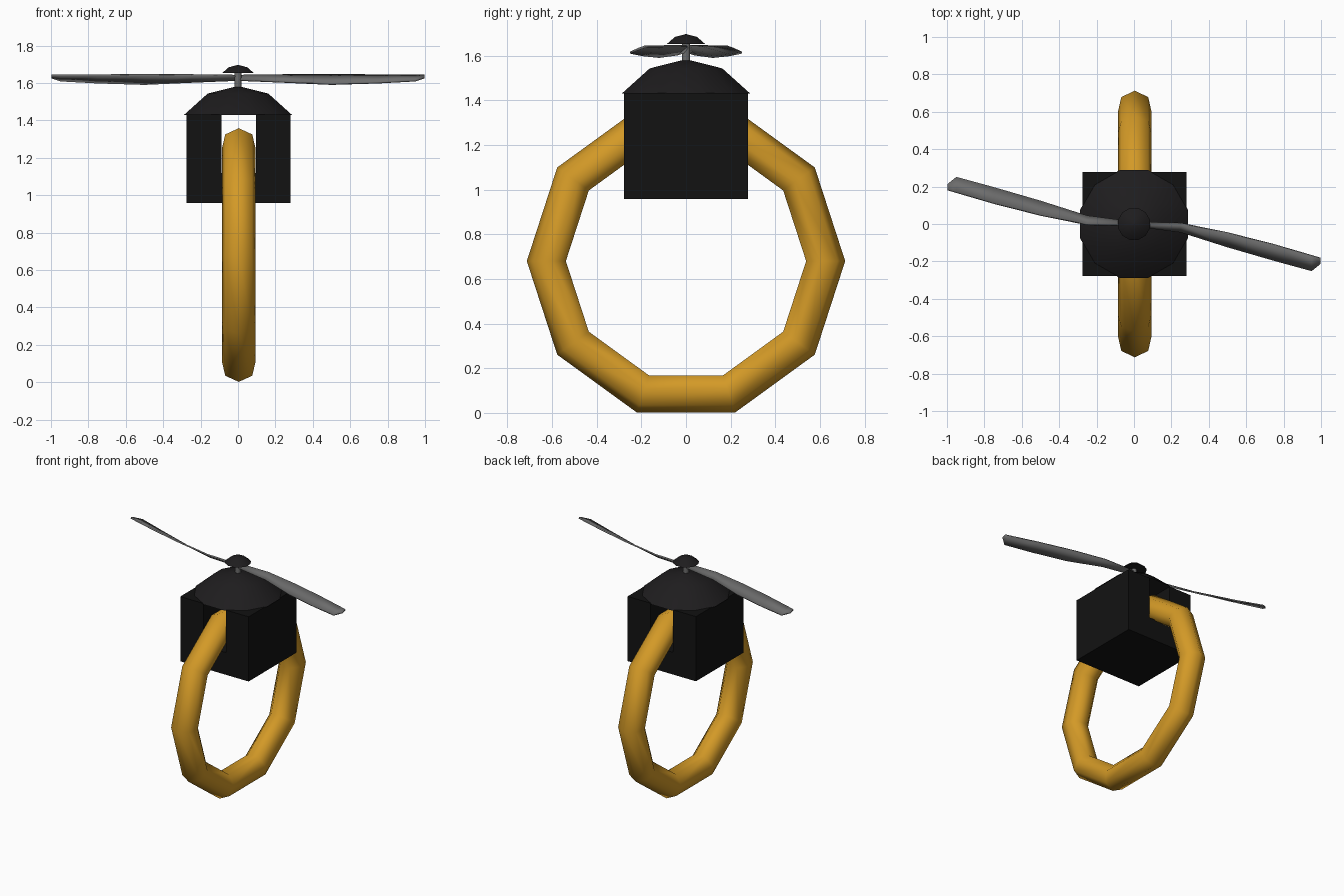
import bpy, bmesh
from math import sin, cos, pi

if "Cube" in bpy.data.objects:
    bpy.data.objects.remove(bpy.data.objects["Cube"])


def material(name, rgb):
    m = bpy.data.materials.new(name)
    m.diffuse_color = (*rgb, 1)
    m.use_nodes = True
    m.node_tree.nodes["Principled BSDF"].inputs["Base Color"].default_value = m.diffuse_color
    return m


BLACK = material("black", (0.006, 0.006, 0.006))
DARK = material("dark", (0.013, 0.012, 0.013))
GREY = material("grey", (0.15, 0.15, 0.15))
GOLD = material("gold", (0.65, 0.32, 0.02))


def make(name, verts, faces, mat, smooth=None):
    me = bpy.data.meshes.new(name)
    me.from_pydata(verts, [], faces)
    bm = bmesh.new()
    bm.from_mesh(me)
    bmesh.ops.recalc_face_normals(bm, faces=bm.faces)
    bm.to_mesh(me)
    bm.free()
    ob = bpy.data.objects.new(name, me)
    bpy.context.collection.objects.link(ob)
    me.materials.append(mat)
    if smooth:
        bpy.ops.object.select_all(action='DESELECT')
        bpy.context.view_layer.objects.active = ob
        ob.select_set(True)
        bpy.ops.object.shade_smooth_by_angle(angle=smooth)
    return ob


def lathe(name, profile, sides, mat):
    """Turn a (radius, z) profile about the z axis; the ends are capped."""
    verts = [(r * cos(2 * pi * (i + .5) / sides), r * sin(2 * pi * (i + .5) / sides), z)
             for r, z in profile for i in range(sides)]
    n = len(profile)
    faces = [(j * sides + i, j * sides + (i + 1) % sides,
              (j + 1) * sides + (i + 1) % sides, (j + 1) * sides + i)
             for j in range(n - 1) for i in range(sides)]
    faces += [tuple(range(sides)), tuple(range((n - 1) * sides, n * sides))]
    return make(name, verts, faces, mat, pi / 3)


# ten-sided ring standing in the yz plane, seven-sided tube
N, M, R, r = 10, 7, 0.621, 0.092
verts = []
for i in range(N):
    a = 2 * pi * i / N
    for j in range(M):
        b = 2 * pi * j / M
        d = R + r * cos(b)
        verts.append((0.004 + r * sin(b), d * cos(a), 0.68 + d * sin(a)))
faces = [(i * M + j, i * M + (j + 1) % M, (i + 1) % N * M + (j + 1) % M, (i + 1) % N * M + j)
         for i in range(N) for j in range(M)]
make("ring", verts, faces, GOLD, pi / 2)

# motor housing: U-shaped block with a slot for the ring
profile = [(-.275, .957), (.28, .957), (.28, 1.432), (.095, 1.432),
           (.095, 1.12), (-.087, 1.12), (-.087, 1.432), (-.275, 1.432)]
k = len(profile)
verts = [(x, y, z) for y in (-.277, .277) for x, z in profile]
faces = [(i, (i + 1) % k, k + (i + 1) % k, k + i) for i in range(k)]
faces += [tuple(range(k)), tuple(range(k, 2 * k))]
make("housing", verts, faces, BLACK)

# roof dome, shaft and hub cap
lathe("dome", [(.298, 1.43), (.168, 1.543), (.004, 1.583)], 12, DARK)
lathe("shaft", [(.02, 1.56), (.02, 1.66)], 8, GREY)
lathe("hub_cap", [(.088, 1.653), (.051, 1.684), (.003, 1.696)], 12, DARK)

# twisted blades: x, upper edge y z, lower edge y z
stations = [(0, .01, 1.640, -.01, 1.615),
            (.25, .003, 1.643, -.042, 1.605),
            (.50, -.047, 1.643, -.122, 1.594),
            (.75, -.110, 1.642, -.195, 1.602),
            (.95, -.168, 1.641, -.250, 1.613),
            (.998, -.182, 1.641, -.212, 1.630)]
for name, s in (("blade_right", 1), ("blade_left", -1)):
    verts = []
    for x, yu, zu, yl, zl in stations:
        verts += [(s * x, s * yu, zu), (s * x, s * yl, zl)]
    faces = [(2 * i, 2 * i + 1, 2 * i + 3, 2 * i + 2) for i in range(len(stations) - 1)]
    blade = make(name, verts, faces, GREY, pi / 6)
    mod = blade.modifiers.new("thickness", 'SOLIDIFY')
    mod.thickness = 0.01
    mod.offset = 0
